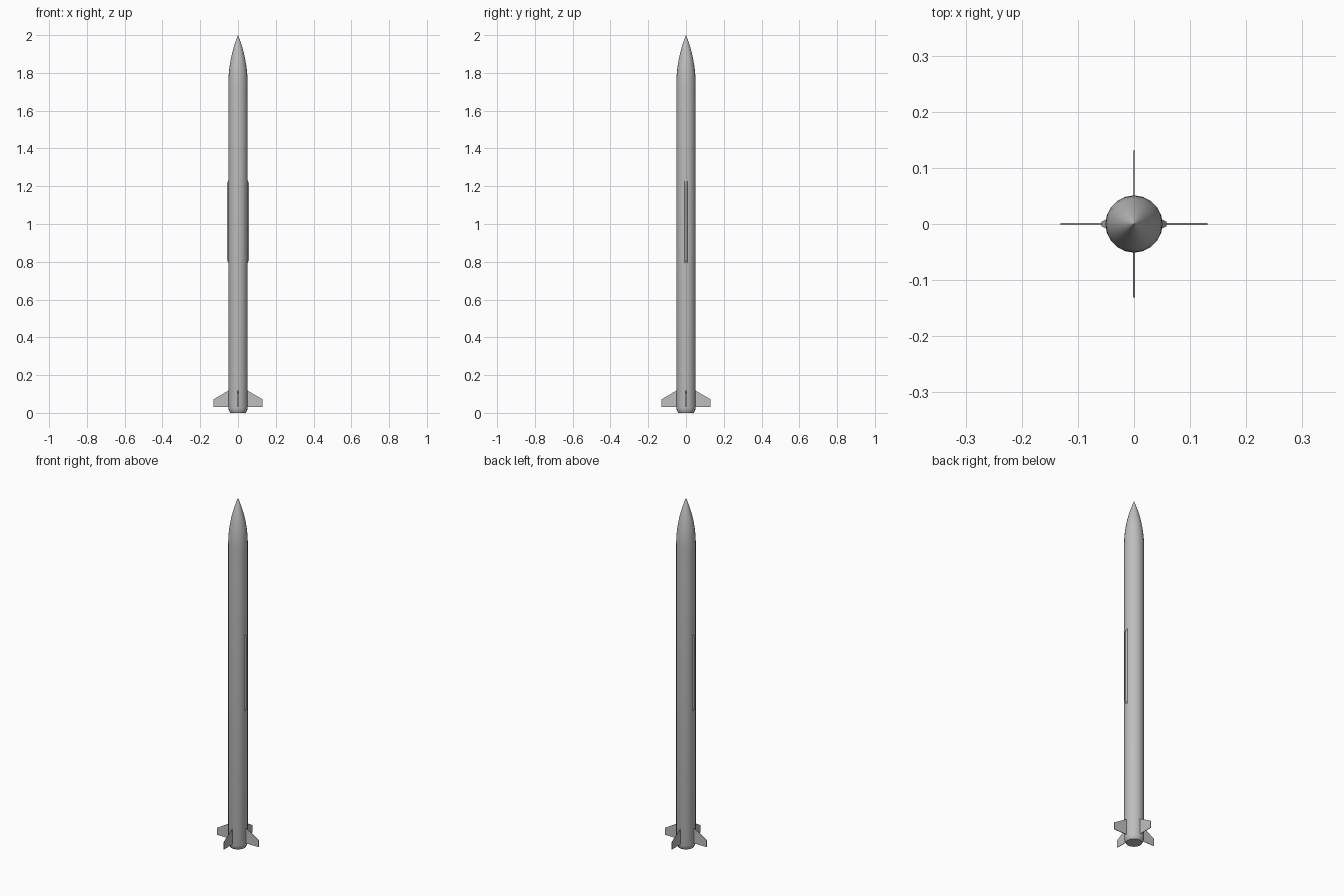
import bpy, bmesh, math
from mathutils import Matrix

cube = bpy.data.objects.get("Cube")
if cube:
    bpy.data.objects.remove(cube, do_unlink=True)

grey = bpy.data.materials.new("light_grey")
grey.use_nodes = True
colour = (0.52, 0.52, 0.52, 1)
grey.diffuse_color = colour
grey.node_tree.nodes["Principled BSDF"].inputs["Base Color"].default_value = colour

SIDES = 20
R = 0.051


def finish(bm, name, smooth=False):
    bmesh.ops.recalc_face_normals(bm, faces=bm.faces)
    mesh = bpy.data.meshes.new(name)
    bm.to_mesh(mesh)
    bm.free()
    mesh.materials.append(grey)
    obj = bpy.data.objects.new(name, mesh)
    bpy.context.collection.objects.link(obj)
    if smooth:
        bpy.ops.object.select_all(action='DESELECT')
        obj.select_set(True)
        bpy.context.view_layer.objects.active = obj
        bpy.ops.object.shade_smooth_by_angle(angle=math.radians(30))
    return obj


def loft(bm, rings):
    """Skin a list of equal-length point rings and cap both ends."""
    rows = [[bm.verts.new(p) for p in ring] for ring in rings]
    n = len(rows[0])
    for a, b in zip(rows, rows[1:]):
        for i in range(n):
            j = (i + 1) % n
            bm.faces.new((a[i], a[j], b[j], b[i]))
    bm.faces.new(rows[0])
    bm.faces.new(rows[-1])


def circle(r, z):
    return [(r * math.cos(math.tau * i / SIDES), r * math.sin(math.tau * i / SIDES), z)
            for i in range(SIDES)]


# Body tube with a tapered tail
bm = bmesh.new()
loft(bm, [circle(r, z) for r, z in ((0.041, 0), (0.048, 0.012), (R, 0.026), (R, 1.74))])
finish(bm, "body_tube", True)

# Ogive nose cone
length = 0.26
rho = (R * R + length * length) / (2 * R)
bm = bmesh.new()
steps = 12
rings = []
for i in range(steps + 1):
    h = length * i / steps
    r = math.sqrt(rho * rho - h * h) + R - rho
    rings.append(circle(max(r, 0.0003), 1.74 + h))
loft(bm, rings)
finish(bm, "nose_cone", True)

# Four tail fins
outline = [(0.04, 0.03), (0.131, 0.03), (0.131, 0.071), (R, 0.118), (0.04, 0.118)]
for k, name in enumerate(("left", "back", "right", "front")):
    bm = bmesh.new()
    loft(bm, [[(x, y, z) for x, z in outline] for y in (-0.0014, 0.0014)])
    bm.transform(Matrix.Rotation(k * math.pi / 2, 4, 'Z'))
    finish(bm, name + "_fin")

# Side fairings, tapering outward and at both ends
for side, name in ((1, "left"), (-1, "right")):
    bm = bmesh.new()
    rings = []
    for x, w, low, high in ((0.045, 0.009, 0.79, 1.235), (0.05, 0.008, 0.79, 1.235),
                            (0.058, 0.004, 0.81, 1.215)):
        rings.append([(side * x, -w, low), (side * x, w, low),
                      (side * x, w, high), (side * x, -w, high)])
    loft(bm, rings)
    finish(bm, name + "_fairing")
